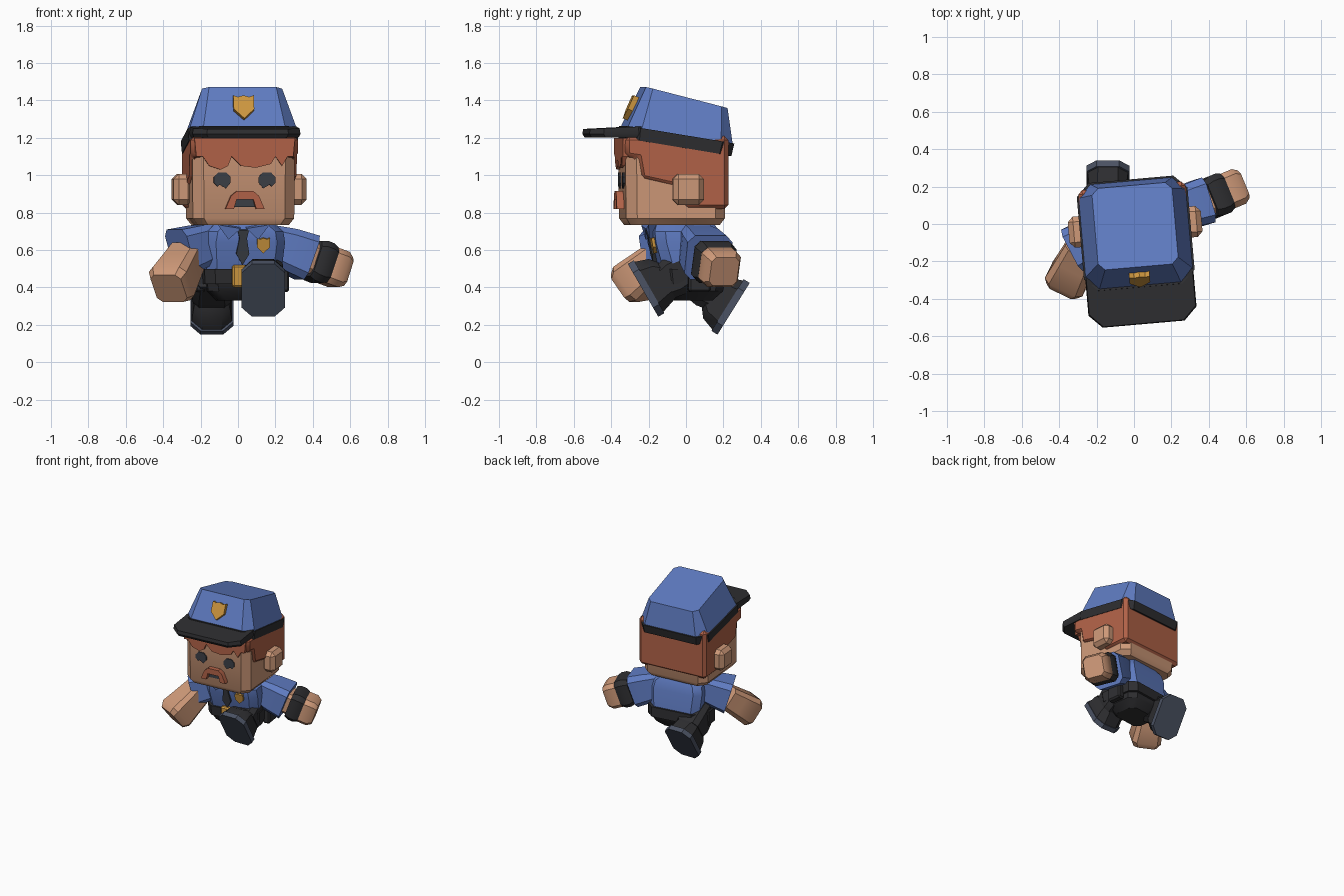
import bpy, bmesh, math
from mathutils import Matrix, Vector

if "Cube" in bpy.data.objects:
    bpy.data.objects.remove(bpy.data.objects["Cube"])


def material(name, r, g, b):
    m = bpy.data.materials.new(name)
    m.diffuse_color = (r, g, b, 1)
    m.use_nodes = True
    m.node_tree.nodes["Principled BSDF"].inputs["Base Color"].default_value = m.diffuse_color
    return m


BLUE = material("shirt_blue", 0.115, 0.2, 0.54)
SKIN = material("skin", 0.62, 0.32, 0.19)
HAIR = material("hair_brown", 0.45, 0.125, 0.065)
BLACK = material("black_cloth", 0.028, 0.028, 0.031)
GREY = material("sole_grey", 0.07, 0.085, 0.125)
DARK = material("eye_grey", 0.045, 0.05, 0.062)
GOLD = material("gold", 0.62, 0.31, 0.05)

T = lambda x, y, z: Matrix.Translation((x, y, z))
R = lambda deg, axis: Matrix.Rotation(math.radians(deg), 4, axis)
I = Matrix.Identity(4)


def finish(name, bm, mat, M, bevel=0, smooth=35):
    bmesh.ops.recalc_face_normals(bm, faces=bm.faces)
    if bevel:
        bmesh.ops.bevel(bm, geom=list(bm.edges), offset=bevel, segments=1,
                        profile=0.5, affect='EDGES')
    bm.transform(M)
    me = bpy.data.meshes.new(name)
    bm.to_mesh(me)
    bm.free()
    for p in me.polygons:
        p.use_smooth = True
    me.set_sharp_from_angle(angle=math.radians(smooth))
    me.materials.append(mat)
    ob = bpy.data.objects.new(name, me)
    bpy.context.collection.objects.link(ob)
    return ob


def loft(name, rings, mat, M=I, slope=0):
    """Stack of chamfered rectangles (cx, cy, z, half x, half y, chamfer); slope tilts the last."""
    bm = bmesh.new()
    loops = []
    for i, (cx, cy, z, a, b, c) in enumerate(rings):
        k = slope if i == len(rings) - 1 else 0
        pts = [(a, b - c), (a - c, b), (c - a, b), (-a, b - c),
               (-a, c - b), (c - a, -b), (a - c, -b), (a, c - b)]
        loops.append([bm.verts.new((cx + x, cy + y, z + k * y)) for x, y in pts])
    for lo, hi in zip(loops, loops[1:]):
        for j in range(8):
            bm.faces.new((lo[j], lo[(j + 1) % 8], hi[(j + 1) % 8], hi[j]))
    bm.faces.new(loops[0])
    bm.faces.new(loops[-1])
    return finish(name, bm, mat, M)


def prism(name, pts, y0, y1, mat, M=I, bevel=0):
    """Outline in x, z pushed along y."""
    bm = bmesh.new()
    f = [bm.verts.new((x, y0, z)) for x, z in pts]
    k = [bm.verts.new((x, y1, z)) for x, z in pts]
    bm.faces.new(f)
    bm.faces.new(k)
    for i in range(len(f)):
        j = (i + 1) % len(f)
        bm.faces.new((f[i], f[j], k[j], k[i]))
    return finish(name, bm, mat, M, bevel)


def box(name, c, half, mat, M=I, bevel=0.02):
    x, y, z = half
    return prism(name, [(-x, -z), (x, -z), (x, z), (-x, z)], -y, y, mat, M @ T(*c), bevel)


def limb(name, a, b, stops, mat):
    """Chamfered tube from a to b; stops are (fraction, half width)."""
    a, b = Vector(a), Vector(b)
    d = b - a
    M = Matrix.Translation(a) @ d.to_track_quat('Z', 'Y').to_matrix().to_4x4()
    return loft(name, [(0, 0, t * d.length, h, h, h * 0.3) for t, h in stops], mat, M)


SHIELD = [(-.055, .06), (-.03, .05), (0, .06), (.03, .05), (.055, .06),
          (.055, -.02), (.03, -.045), (0, -.075), (-.03, -.045), (-.055, -.02)]

# ---- head, turned a little to its left
H = T(0.01, -0.06, 0) @ R(5, 'Z')
loft("head", [(0, -.015, .735, .245, .24, .05), (0, -.015, .77, .272, .265, .055),
              (0, -.015, 1.16, .275, .27, .055)], SKIN, H)
prism("hair", [(-.29, 1.21), (-.29, 1.1), (-.225, 1.09), (-.205, .98), (-.005, .935),
               (.03, .82), (.265, .82), (.265, 1.21)], -.288, .288, HAIR, H @ R(90, 'Z'), 0.022)
prism("fringe", [(-.27, 1.2), (-.26, 1.1), (-.225, 1.1), (-.19, 1.05), (-.13, 1.03),
                 (-.09, 1.05), (-.07, 1.1), (-.02, 1.05), (.06, 1.04), (.14, 1.06),
                 (.165, 1.1), (.2, 1.05), (.23, 1.1), (.26, 1.1), (.27, 1.2)],
      -.302, -.26, HAIR, H)
for s, side in ((-1, "right"), (1, "left")):
    box(side + "_ear", (s * .305, .045, .925), (.052, .083, .083), SKIN, H, .028)
    prism(side + "_eye", [(s * x + s * .12, z + .97) for x, z in
          [(-.045, -.01), (-.045, .02), (-.022, .045), (.022, .045), (.045, .02),
           (.045, -.01), (.025, -.03), (.015, -.02), (-.02, -.04)]], -.291, -.282, DARK, H)
prism("moustache", [(-.105, .82), (-.075, .89), (-.045, .915), (.045, .915), (.075, .89),
                    (.105, .82), (.06, .82), (.045, .87), (-.045, .87), (-.06, .82)],
      -.32, -.275, HAIR, H)
prism("mouth", [(-.055, .83), (.055, .83), (.045, .872), (-.045, .872)],
      -.289, -.281, DARK, H)

# ---- cap, tipped back
C = T(0.01, -0.06, 1.15) @ R(5, 'Z') @ R(-9.3, 'X')
loft("cap_band", [(0, 0, 0, .292, .288, .07), (0, 0, .068, .297, .293, .07)], BLACK, C)
loft("cap_crown", [(0, 0, .06, .29, .286, .07), (0, .005, .27, .215, .225, .035)],
     BLUE, C, slope=-0.09)
loft("cap_visor", [(0, -.30, 1.195, .28, .165, .07), (0, -.305, 1.215, .29, .172, .07),
                   (0, -.305, 1.25, .285, .168, .07)], BLACK,
     H @ T(0, 0, .006), slope=0.05)
prism("cap_badge", SHIELD, -.02, .02, GOLD, C @ T(0, -.262, .175) @ R(-15, 'X'))

# ---- torso, leaning forward
B = T(0.02, 0, 0) @ R(8, 'Z')
loft("neck", [(0, -.02, .7, .12, .11, .04), (0, -.02, .76, .12, .11, .04)], SKIN, B)
loft("shirt", [(0, .03, .47, .2, .165, .05), (0, -.005, .64, .215, .18, .05),
               (0, -.015, .7, .205, .175, .05), (0, -.02, .75, .15, .15, .05)], BLUE, B)
loft("trousers_seat", [(0, .03, .33, .13, .1, .04), (0, .03, .38, .19, .15, .05),
                       (0, .03, .44, .2, .165, .05)], BLACK, B)
loft("belt", [(0, .03, .42, .212, .178, .05), (0, .025, .5, .216, .182, .05)], BLACK, B)
box("belt_buckle", (-.03, -.16, .46), (.045, .02, .06), GOLD, B, .01)
for s, side in ((-1, "right"), (1, "left")):
    box(side + "_belt_pouch", (s * .225, .04, .44), (.03, .06, .065), BLACK, B, .012)
F = B @ T(0, -.183, .63) @ R(11, 'X')
prism("tie", [(-.03, .09), (.03, .09), (.02, .045), (.035, -.04), (0, -.1), (-.035, -.04),
              (-.02, .045)], -.012, .02, DARK, F @ T(-.02, 0, -.01))
prism("chest_badge", [(x * .62, z * .62) for x, z in SHIELD], -.015, .02, GOLD, F @ T(.09, 0, 0))
for s, side in ((-1, "right"), (1, "left")):
    prism(side + "_collar", [(s * .015 - .02, .09), (s * .08 - .02, .03),
          (s * .14 - .02, .11)], -.016, .03, BLUE, F)

# ---- left arm, swung out and back
limb("left_sleeve", (.14, .05, .65), (.37, .12, .56), [(0, .09), (.5, .115), (1, .125)], BLUE)
limb("left_forearm", (.34, .11, .57), (.56, .2, .49), [(0, .085), (.6, .08)], SKIN)
limb("left_wristband", (.39, .13, .555), (.48, .167, .52), [(0, .1), (.3, .112), (.7, .112), (1, .1)], BLACK)
limb("left_hand", (.45, .155, .53), (.57, .205, .485), [(0, .085), (.2, .1), (.75, .1), (1, .08)], SKIN)

# ---- right arm, swung forward
limb("right_sleeve", (-.1, -.02, .66), (-.31, -.13, .59), [(0, .09), (.5, .11), (1, .125)], BLUE)
limb("right_forearm", (-.27, -.12, .57), (-.37, -.325, .395),
     [(0, .09), (.4, .1), (.85, .112), (1, .09)], SKIN)

# ---- legs, mid stride
for side, hip, swing in (("left", (.135, .03, .535), -60), ("right", (-.14, 0, .445), 58)):
    L = T(*hip) @ R(swing, 'X')
    loft(side + "_trouser_leg", [(0, .02, .03, .09, .09, .03), (0, .02, -.12, .105, .11, .035),
                                 (0, .02, -.17, .1, .1, .035)], BLACK, L)
    loft(side + "_shoe", [(0, .02, -.14, .085, .09, .03), (0, .0, -.19, .1, .13, .045),
                          (0, 0, -.265, .108, .155, .055)], BLACK, L)
    loft(side + "_sole", [(0, 0, -.262, .115, .163, .055), (0, 0, -.3, .115, .163, .055)], GREY, L)
